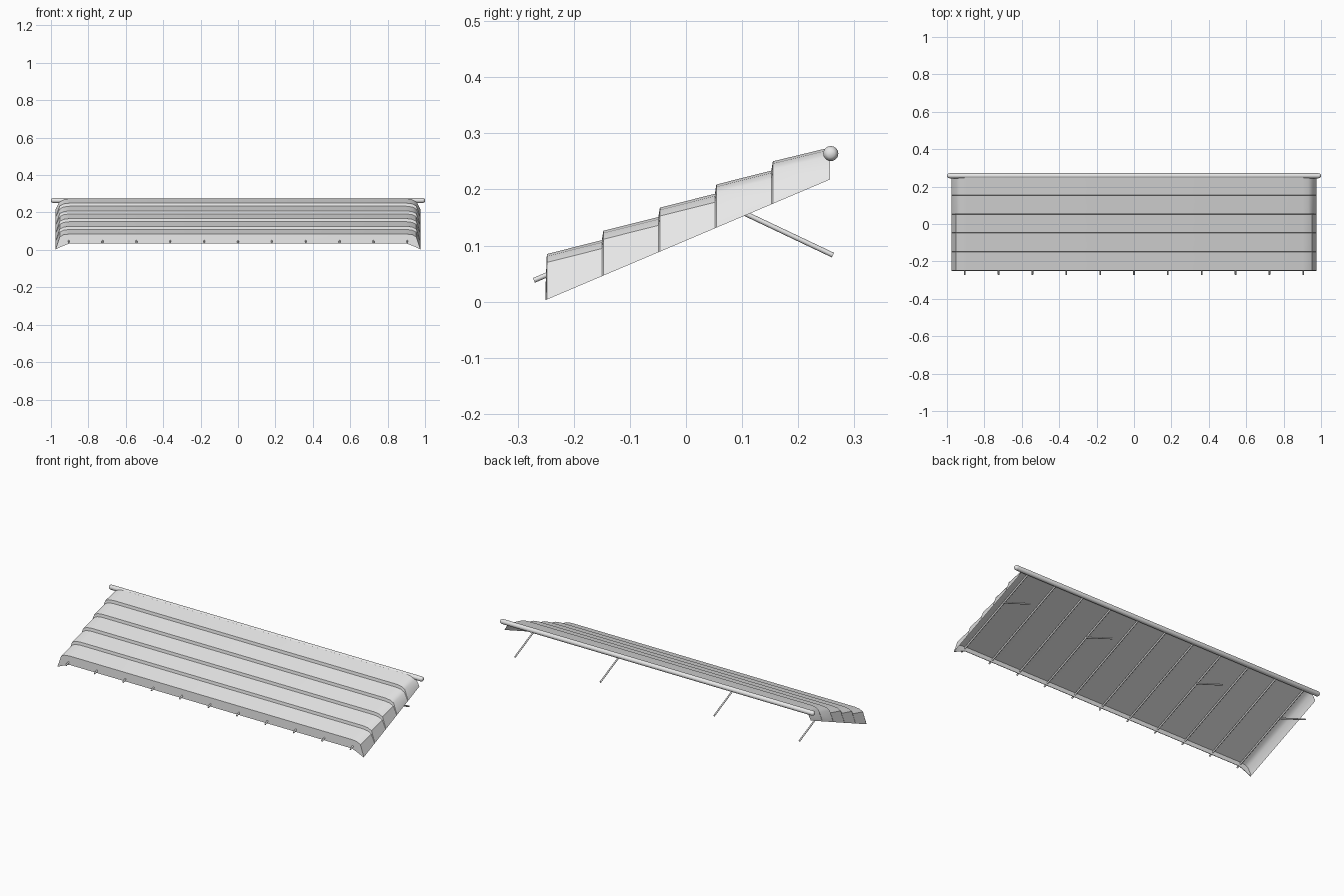
import bpy, bmesh, math
from mathutils import Vector

cube = bpy.data.objects.get("Cube")
if cube:
    bpy.data.objects.remove(cube, do_unlink=True)


def make_material(name, colour):
    m = bpy.data.materials.new(name)
    m.use_nodes = True
    m.diffuse_color = colour
    m.node_tree.nodes["Principled BSDF"].inputs["Base Color"].default_value = colour
    return m


grey = make_material("light grey", (0.8, 0.8, 0.8, 1))


def finish(bm, name, angle):
    bmesh.ops.recalc_face_normals(bm, faces=bm.faces)
    mesh = bpy.data.meshes.new(name)
    bm.to_mesh(mesh)
    bm.free()
    mesh.materials.append(grey)
    ob = bpy.data.objects.new(name, mesh)
    bpy.context.collection.objects.link(ob)
    bpy.ops.object.select_all(action='DESELECT')
    ob.select_set(True)
    bpy.context.view_layer.objects.active = ob
    bpy.ops.object.shade_smooth_by_angle(angle=math.radians(angle))
    return ob


def rod(name, a, b, radius, sides=8, ball_ends=False):
    a, b = Vector(a), Vector(b)
    bm = bmesh.new()
    bmesh.ops.create_cone(bm, cap_ends=not ball_ends, segments=sides,
                          radius1=radius, radius2=radius, depth=(b - a).length)
    if ball_ends:
        # rounded caps made by fanning extra rings from each open end
        for side in (-1, 1):
            end = side * (b - a).length / 2
            ring = [e for e in bm.edges if all(abs(v.co.z - end) < 1e-5 for v in e.verts)]
            for step in (30, 60):
                t = math.radians(step)
                new = bmesh.ops.extrude_edge_only(bm, edges=ring)["geom"]
                for v in [g for g in new if isinstance(g, bmesh.types.BMVert)]:
                    flat = Vector((v.co.x, v.co.y, 0)).normalized() * radius * math.cos(t)
                    v.co = (flat.x, flat.y, end + side * radius * math.sin(t))
                ring = [g for g in new if isinstance(g, bmesh.types.BMEdge)]
            bmesh.ops.contextual_create(bm, geom=ring)
    turn = (b - a).to_track_quat('Z', 'Y')
    for v in bm.verts:
        v.co = turn @ v.co + (a + b) / 2
    return finish(bm, name, 50)


SLOPE = 0.424
FRONT, BACK = -0.248, 0.257


def skirt_z(y):
    return 0.003 + SLOPE * (y + 0.25)


def ceiling_z(y):
    return 0.056 + SLOPE * (y + 0.247)


def row(y, z, drops=(0, 0.004, 0.015)):
    """Cross-section from right skirt to left skirt."""
    half = [(x, z - d) for x, d in zip((0.90, 0.932, 0.953), drops)]
    half.append((0.975, skirt_z(y)))
    return [(-x, y, h) for x, h in reversed(half)] + [(x, y, h) for x, h in half]


# Stepped awning cover: front lip, five overlapping layers, flat ceiling
lip_drops = (0, 0.0125, 0.0215)
rows = [row(-0.25, 0.035, lip_drops)]
for i in range(5):
    y = FRONT + 0.1007 * i
    z = 0.085 + 0.0413 * i
    rows.append(row(y, z))
    rows.append(row(BACK if i == 4 else y + 0.098, z + 0.0247))
rows.append(row(BACK, ceiling_z(BACK), (0, 0.003, 0.012)))
rows.append(row(-0.244, ceiling_z(-0.244), (0, 0.003, 0.012)))
rows.append(row(-0.247, 0.035, lip_drops))

bm = bmesh.new()
grid = [[bm.verts.new(p) for p in r] for r in rows]
for i, r in enumerate(grid):
    nxt = grid[(i + 1) % len(grid)]
    for k in range(len(r) - 1):
        bm.faces.new((r[k], r[k + 1], nxt[k + 1], nxt[k]))
finish(bm, "awning_cover", 40)

# Long ridge pole with rounded ends
rod("ridge_pole", (-0.987, 0.258, 0.264), (0.987, 0.258, 0.264), 0.0135, 16, True)

# Rafters under the cover, poking out through the front lip
for i in range(11):
    x = -0.905 + 0.181 * i
    rod("rafter_%d" % (i + 1), (x, -0.271, 0.038), (x, 0.255, 0.262), 0.0045)

# Rear support struts
for i, x in enumerate((-0.905, -0.362, 0.362, 0.905)):
    rod("support_strut_%d" % (i + 1), (x, 0.055, 0.181), (x, 0.262, 0.083), 0.0045)
